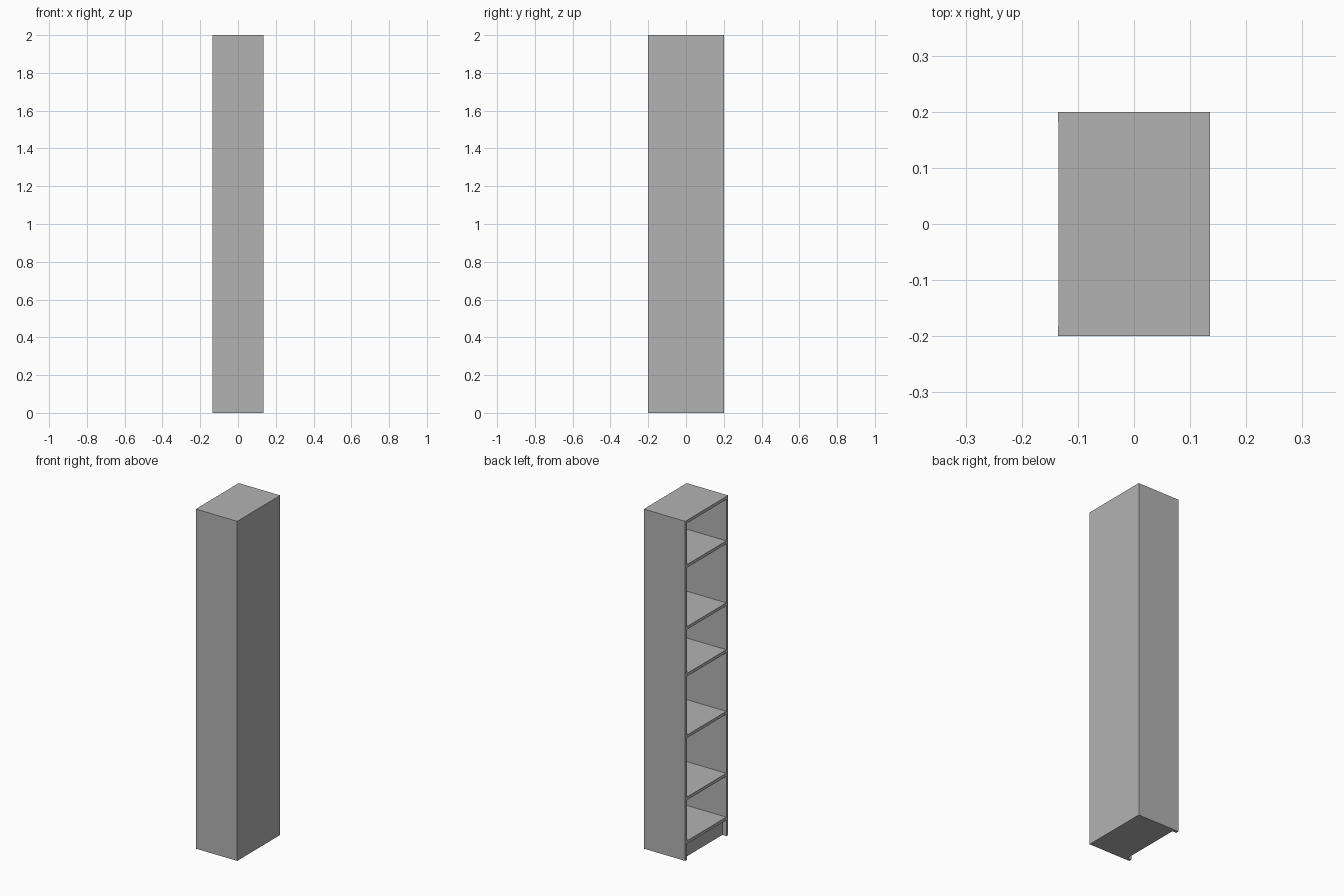
import bpy

cube = bpy.data.objects.get("Cube")
if cube:
    bpy.data.objects.remove(cube, do_unlink=True)

# Overall size: the open side faces -x
DEPTH, WIDTH, HEIGHT = 0.27, 0.40, 2.0
BOARD = 0.018
BACK = 0.012
KICK_RECESS = 0.026
X0, X1 = -DEPTH / 2, DEPTH / 2
INNER = WIDTH / 2 - BOARD

paint = bpy.data.materials.new("plain_grey")
paint.use_nodes = True
grey = (0.45, 0.45, 0.45, 1.0)
paint.diffuse_color = grey
paint.node_tree.nodes["Principled BSDF"].inputs["Base Color"].default_value = grey


def board(name, low, high):
    """Box spanning two opposite corners."""
    centre = [(a + b) / 2 for a, b in zip(low, high)]
    bpy.ops.mesh.primitive_cube_add(size=1, location=centre)
    obj = bpy.context.object
    obj.name = name
    obj.scale = [b - a for a, b in zip(low, high)]
    bpy.ops.object.transform_apply(location=False, rotation=False, scale=True)
    obj.data.materials.append(paint)
    return obj


# Full-height side panels
for name, y in (("side_panel_front", -WIDTH / 2), ("side_panel_rear", INNER)):
    board(name, (X0, y, 0), (X1, y + BOARD, HEIGHT))

# Back panel and top board between the sides
board("back_panel", (X1 - BACK, -INNER, 0), (X1, INNER, HEIGHT))
board("top_board", (X0, -INNER, HEIGHT - BOARD), (X1 - BACK, INNER, HEIGHT))

# Shelves, listed by the height of their top faces
shelf_tops = (0.112, 0.37, 0.735, 1.098, 1.374, 1.739)
for i, top in enumerate(shelf_tops):
    board(f"shelf_{i + 1}", (X0, -INNER, top - BOARD), (X1 - BACK, INNER, top))

# Recessed base below the lowest shelf
board("base_plinth", (X0 + KICK_RECESS, -INNER, 0),
      (X1 - BACK, INNER, shelf_tops[0] - BOARD))
